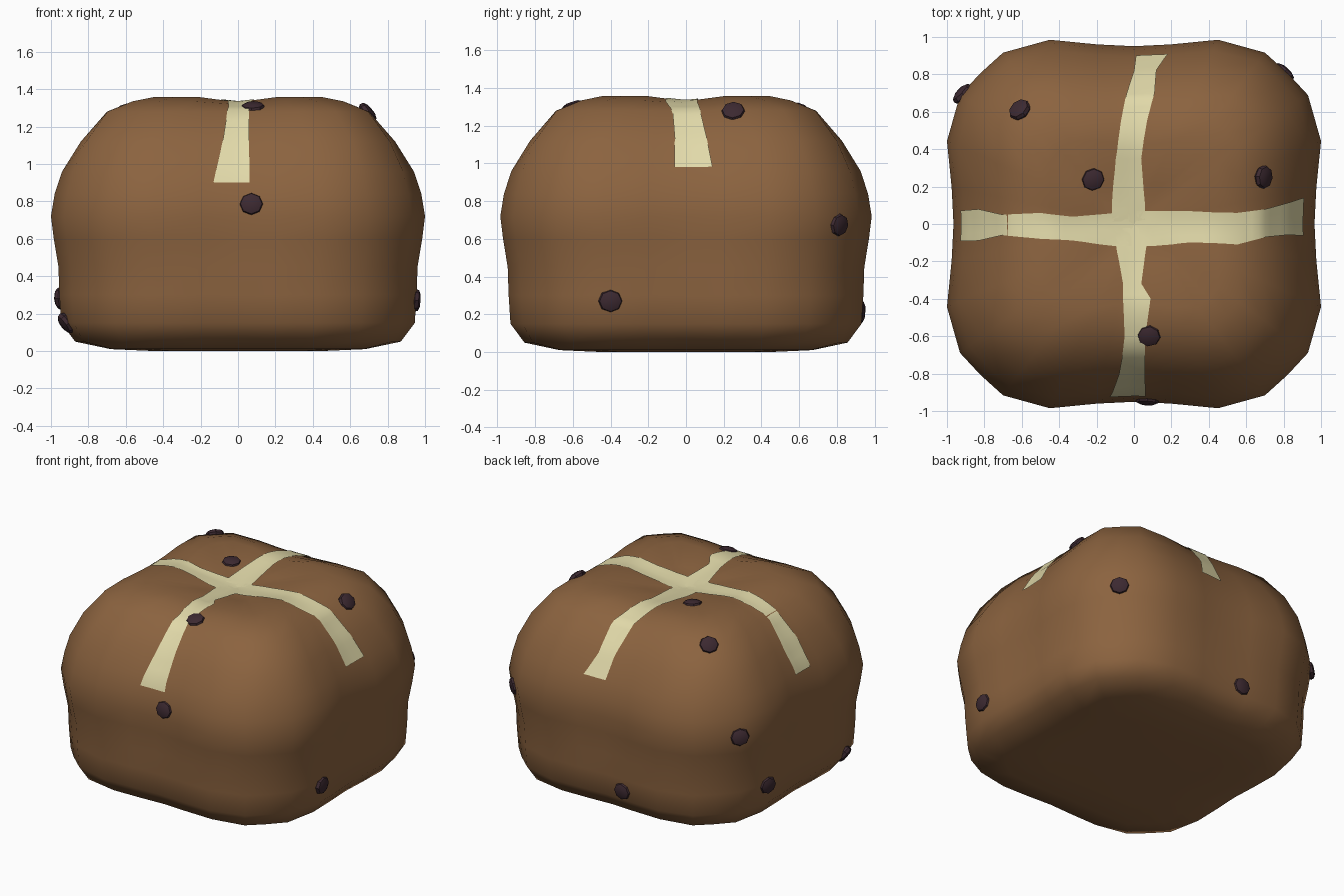
import bpy, bmesh, math
from mathutils import Vector
from mathutils.bvhtree import BVHTree

if "Cube" in bpy.data.objects:
    bpy.data.objects.remove(bpy.data.objects["Cube"])


def material(name, rgb):
    m = bpy.data.materials.new(name)
    m.diffuse_color = (*rgb, 1)
    m.use_nodes = True
    m.node_tree.nodes["Principled BSDF"].inputs["Base Color"].default_value = m.diffuse_color
    return m


CRUST = material("crust", (0.26, 0.125, 0.05))
PASTE = material("paste", (0.76, 0.7, 0.4))
FRUIT = material("fruit", (0.045, 0.022, 0.03))


def add_object(name, bm, mat, angle):
    bmesh.ops.recalc_face_normals(bm, faces=bm.faces)
    me = bpy.data.meshes.new(name)
    bm.to_mesh(me)
    me.materials.append(mat)
    ob = bpy.data.objects.new(name, me)
    bpy.context.collection.objects.link(ob)
    bpy.ops.object.select_all(action='DESELECT')
    ob.select_set(True)
    bpy.context.view_layer.objects.active = ob
    bpy.ops.object.shade_smooth_by_angle(angle=math.radians(angle))
    return ob


# Bun: rounded-square rings stacked up; sides dip slightly in the middle, straight at the foot
eighth = [(0.965, 0.0), (0.975, 0.2), (1.0, 0.45), (0.93, 0.7), (0.82, 0.82)]
quarter = eighth + [(y, x) for x, y in reversed(eighth[1:4])]
outline = []
for q in range(4):
    c, s = round(math.cos(q * math.pi / 2)), round(math.sin(q * math.pi / 2))
    outline += [(c * x - s * y, s * x + c * y, i) for i, (x, y) in enumerate(quarter)]

# (height, half width, corner fullness, sag on the cross lines)
rings = [(0.0, 0.45, 1.08, 0), (0.01, 0.68, 1.06, 0), (0.05, 0.87, 1.02, 0), (0.15, 0.945, 1.0, 0),
         (0.3, 0.955, 1.0, 0), (0.45, 0.96, 1.0, 0), (0.6, 0.985, 1.0, 0), (0.72, 1.0, 1.0, 0),
         (0.84, 0.98, 1.0, 0), (0.96, 0.94, 1.01, 0), (1.12, 0.84, 1.04, 0), (1.28, 0.7, 1.07, 0),
         (1.335, 0.56, 1.08, 0.015), (1.357, 0.45, 1.08, 0.025), (1.315, 0.22, 1.05, 0.012)]

bm = bmesh.new()
loops = []
for z, h, full, sag in rings:
    loop = []
    for x, y, i in outline:
        k = h * (full if i in (3, 4, 5) else 1)
        if z < 0.5 and i in (0, 1, 7):
            k *= 1.02
        dip = sag * (1 if i == 0 else 0.6 if i in (1, 7) else 0)
        loop.append(bm.verts.new((k * x, k * y * 0.985, z - dip)))
    loops.append(loop)
n = len(outline)
for a, b in zip(loops, loops[1:]):
    for i in range(n):
        bm.faces.new((a[i], a[(i + 1) % n], b[(i + 1) % n], b[i]))
bm.faces.new(loops[0][::-1])
crown = bm.verts.new((0, 0, 1.28))
for i in range(n):
    bm.faces.new((loops[-1][i], loops[-1][(i + 1) % n], crown))
bmesh.ops.recalc_face_normals(bm, faces=bm.faces)
surface = BVHTree.FromBMesh(bm)
add_object("bun", bm, CRUST, 60)
bm.free()


def snap(p, lift):
    loc, nor, _, _ = surface.find_nearest(Vector(p))
    return loc + nor * lift, nor


# Cross: four uneven arms draped over the bun, each (reach, height, low side, high side)
arms = {
    "front": [(0, 1.28, -.1, .07), (.1, 1.29, -.1, .07), (.32, 1.32, -.06, .04),
              (.4, 1.33, -.06, .09), (.6, 1.31, -.05, .06), (.8, 1.13, -.08, .06),
              (.95, .91, -.13, .06)],
    "back": [(0, 1.28, -.12, .06), (.1, 1.29, -.12, .06), (.35, 1.32, -.1, .04),
             (.55, 1.32, -.07, .07), (.7, 1.26, -.04, .11), (.82, 1.1, .0, .12),
             (.93, .97, .01, .18)],
    "right": [(0, 1.28, -.12, .07), (.1, 1.29, -.12, .07), (.3, 1.32, -.1, .07),
              (.55, 1.32, -.11, .06), (.7, 1.26, -.07, .08), (.8, 1.13, -.06, .11),
              (.92, .99, -.06, .14)],
    "left": [(0, 1.28, -.12, .06), (.1, 1.29, -.12, .06), (.33, 1.32, -.09, .04),
             (.5, 1.33, -.08, .06), (.7, 1.26, -.06, .05), (.82, 1.1, -.09, .08),
             (.95, .94, -.09, .07)],
}
axis = {"front": (0, -1), "back": (0, 1), "right": (1, 0), "left": (-1, 0)}
STEPS, ACROSS = 4, 4
for name, pts in arms.items():
    dx, dy = axis[name]
    bm = bmesh.new()
    rows = []
    for j in range((len(pts) - 1) * STEPS + 1):
        k = min(j // STEPS, len(pts) - 2)
        r, z, lo, hi = Vector(pts[k]).lerp(Vector(pts[k + 1]), j / STEPS - k)
        row = []
        for i in range(ACROSS + 1):
            o = lo + (hi - lo) * i / ACROSS
            p = (dx * r + abs(dy) * o, dy * r + abs(dx) * o, z)
            row.append(bm.verts.new(snap(p, 0.007)[0]))
        rows.append(row)
    for a, b in zip(rows, rows[1:]):
        for i in range(ACROSS):
            bm.faces.new((a[i], a[i + 1], b[i + 1], b[i]))
    ob = add_object("cross_arm_" + name, bm, PASTE, 60)
    bm.free()
    # make the strip face outward
    if ob.data.polygons[0].normal.z < 0:
        ob.data.flip_normals()

# Raisins: small flattened pellets half sunk in the crust
spots = [(.08, -.6, 1.31), (-.22, .24, 1.31), (.7, .25, 1.28), (-.61, .61, 1.27),
         (.07, -.97, .79), (.96, -.4, .27), (.82, .83, .67), (-.91, .69, .72),
         (-.96, .43, .28), (-.14, .95, .21), (-.93, -.49, .14)]
for k, p in enumerate(spots):
    loc, nor = snap(p, -0.008)
    bm = bmesh.new()
    profile = [(-.03, .045), (0, .065), (.02, .058), (.03, .035)]
    prev = None
    for h, r in profile:
        ring = [bm.verts.new((r * math.cos(t * math.pi / 4), 0.95 * r * math.sin(t * math.pi / 4), h))
                for t in range(8)]
        if prev:
            for i in range(8):
                bm.faces.new((prev[i], prev[(i + 1) % 8], ring[(i + 1) % 8], ring[i]))
        else:
            bm.faces.new(ring[::-1])
        prev = ring
    bm.faces.new(prev)
    ob = add_object(f"raisin_{k + 1}", bm, FRUIT, 30)
    bm.free()
    ob.location = loc
    ob.rotation_euler = nor.to_track_quat('Z', 'Y').to_euler()
